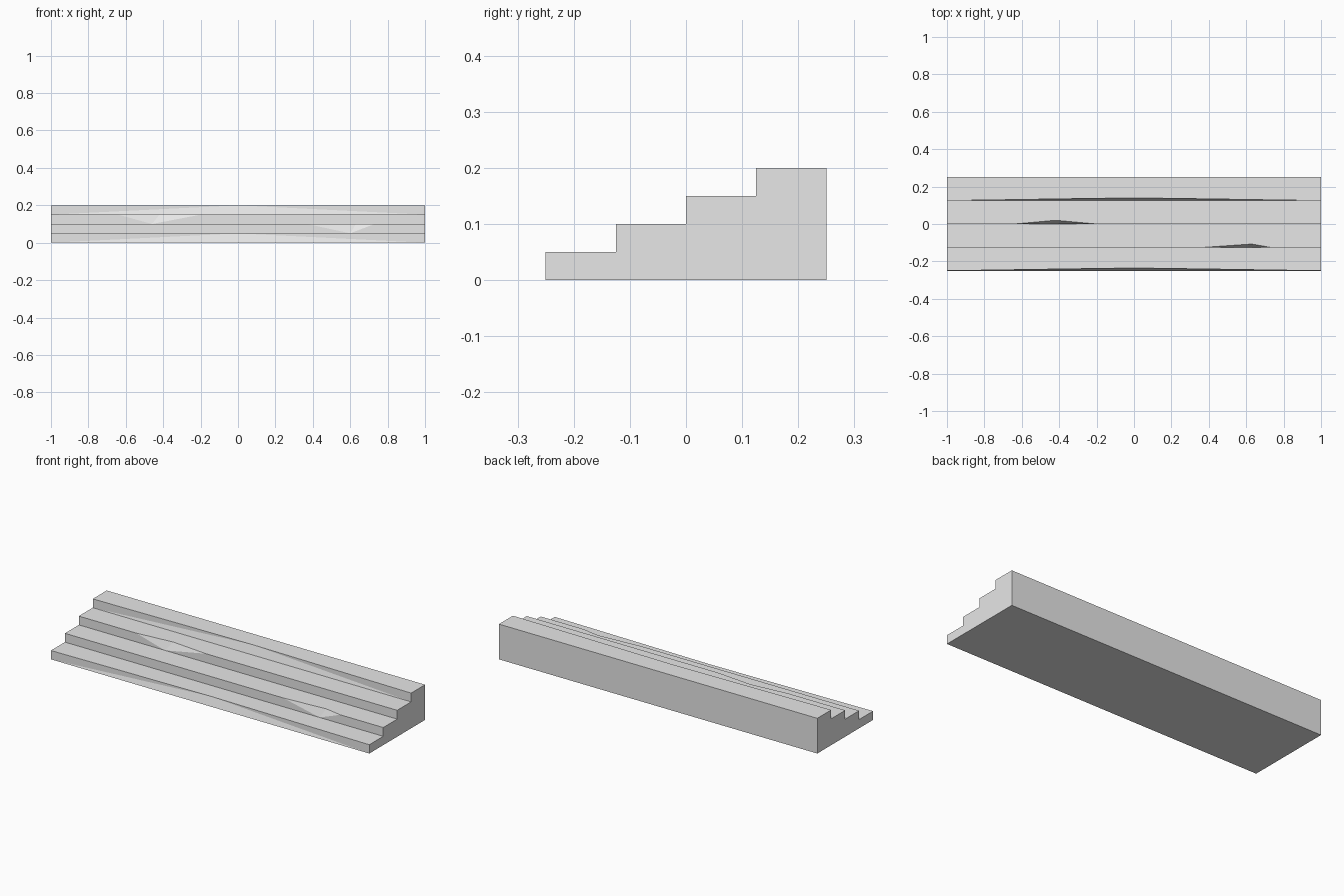
import bpy
import bmesh

cube = bpy.data.objects.get("Cube")
if cube:
    bpy.data.objects.remove(cube, do_unlink=True)

HALF, RUN, RISE, BACK = 1.0, 0.125, 0.05, 0.25

# One entry per step: None is a long worn edge, otherwise a chip
# given as left x, right x, back apex x, depth and lower apex x
CHIPS = [None, (0.37, 0.73, 0.63, 0.018, 0.60), (-0.64, -0.20, -0.42, 0.02, -0.46), None]
WEAR = 0.015

stone = bpy.data.materials.new("grey stone")
stone.use_nodes = True
grey = (0.8, 0.8, 0.8, 1.0)
stone.diffuse_color = grey
stone.node_tree.nodes["Principled BSDF"].inputs["Base Color"].default_value = grey

bm = bmesh.new()


def face(*points):
    bm.faces.new([bm.verts.new(p) for p in points])


# Risers: collect their top and bottom edges so the treads fit them
tops, bottoms = [], []
for i, chip in enumerate(CHIPS):
    y, low, high = -BACK + i * RUN, i * RISE, (i + 1) * RISE
    bl, br = (-HALF, y, low), (HALF, y, low)
    tl, tr = (-HALF, y, high), (HALF, y, high)
    if chip:
        left, right, apex, depth, foot = chip
        a, b = (left, y, high), (right, y, high)
        c, d = (apex, y + depth, high), (foot, y, low)
        face(bl, d, a, tl)
        face(d, c, a)
        face(d, b, c)
        face(d, br, tr, b)
        tops.append([tl, a, c, b, tr])
        bottoms.append([bl, d, br])
    else:
        c = (0, y + WEAR, high)
        face(bl, br, c)
        face(bl, c, tl)
        face(br, tr, c)
        tops.append([tl, c, tr])
        bottoms.append([bl, br])

# Treads
top_z = len(CHIPS) * RISE
back_top = [(-HALF, BACK, top_z), (HALF, BACK, top_z)]
for front, rear in zip(tops, bottoms[1:] + [back_top]):
    face(*front, *reversed(rear))

# Back and underside
back_low = [(-HALF, BACK, 0), (HALF, BACK, 0)]
face(*back_low, *reversed(back_top))
face(*bottoms[0], *reversed(back_low))

# Stepped end walls
for side in (0, -1):
    outline = []
    for low, high in zip(bottoms, tops):
        outline += [low[side], high[side]]
    face(*outline, back_top[side], back_low[side])

bmesh.ops.remove_doubles(bm, verts=bm.verts, dist=0.0001)
bmesh.ops.recalc_face_normals(bm, faces=bm.faces)
mesh = bpy.data.meshes.new("stone_steps")
bm.to_mesh(mesh)
bm.free()
mesh.materials.append(stone)
bpy.context.collection.objects.link(bpy.data.objects.new("stone_steps", mesh))
